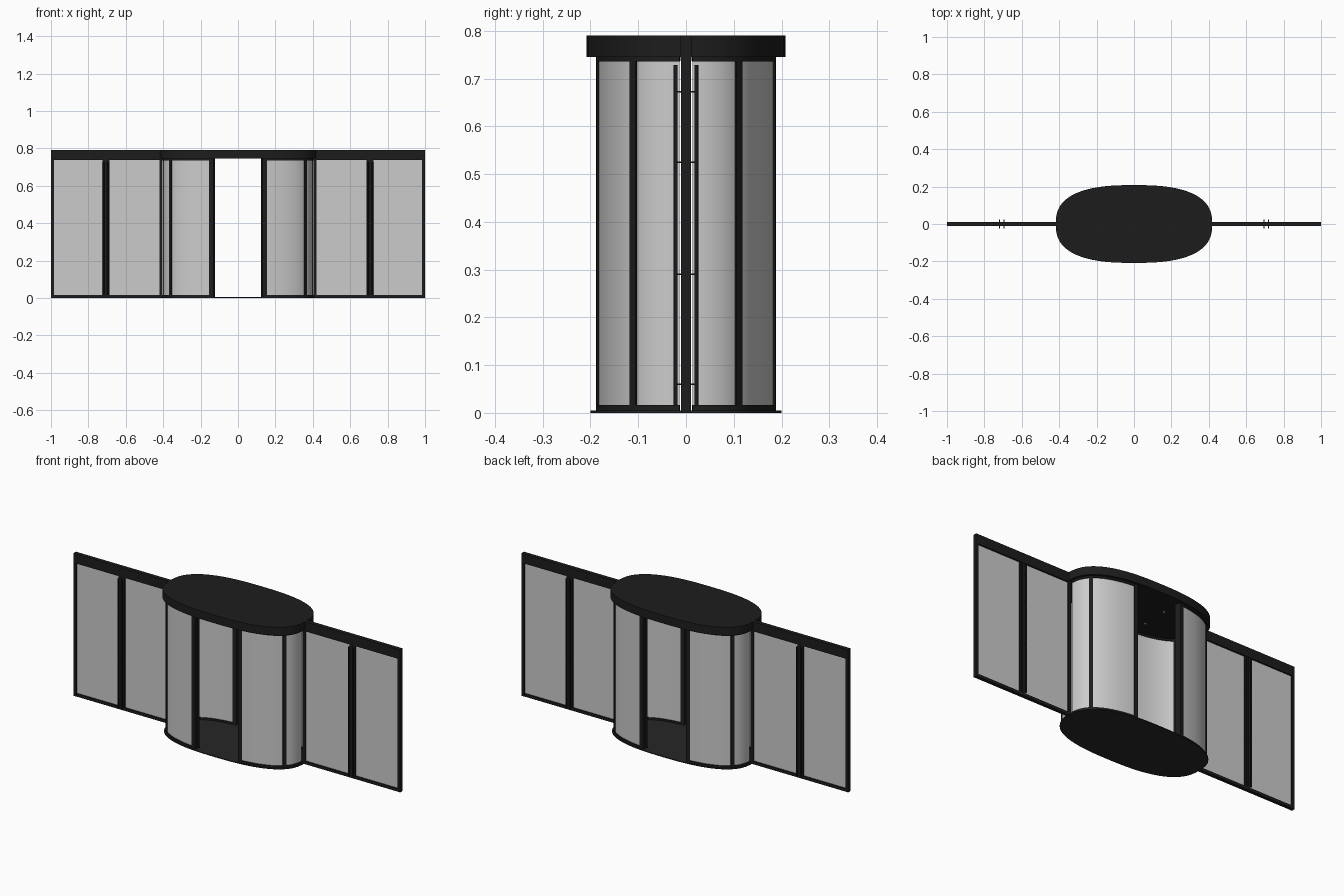
import bpy, bmesh
from math import acos, asin, cos, sin, pi, atan2

if "Cube" in bpy.data.objects:
    bpy.data.objects.remove(bpy.data.objects["Cube"])

N = 2.6               # superellipse exponent of the oval plan
A, B = 0.405, 0.193   # half sizes of the curved wall

black = bpy.data.materials.new("black_metal")
black.diffuse_color = (0.012, 0.012, 0.012, 1)
black.use_nodes = True
black.node_tree.nodes["Principled BSDF"].inputs["Base Color"].default_value = black.diffuse_color
floor_mat = bpy.data.materials.new("dark_floor")
floor_mat.diffuse_color = (0.02, 0.02, 0.02, 1)
floor_mat.use_nodes = True
floor_mat.node_tree.nodes["Principled BSDF"].inputs["Base Color"].default_value = floor_mat.diffuse_color


def oval(t, a, b):
    c, s = cos(t), sin(t)
    x = a * abs(c) ** (2 / N) * (1 if c >= 0 else -1)
    y = b * abs(s) ** (2 / N) * (1 if s >= 0 else -1)
    return x, y


def t_at_x(x):
    return acos((x / A) ** (N / 2))


def t_at_y(y):
    return asin((y / B) ** (N / 2))


def finish(name, bm, mat, mx=False, my=False, smooth=False):
    bmesh.ops.recalc_face_normals(bm, faces=bm.faces)
    me = bpy.data.meshes.new(name)
    bm.to_mesh(me)
    bm.free()
    ob = bpy.data.objects.new(name, me)
    bpy.context.collection.objects.link(ob)
    if mat:
        me.materials.append(mat)
    if mx or my:
        m = ob.modifiers.new("Mirror", 'MIRROR')
        m.use_axis = (mx, my, False)
        m.use_mirror_merge = False
    if smooth:
        bpy.ops.object.select_all(action='DESELECT')
        ob.select_set(True)
        bpy.context.view_layer.objects.active = ob
        bpy.ops.object.shade_smooth_by_angle()
    return ob


def box(name, x0, x1, y0, y1, z0, z1, mat=black, my=False):
    bm = bmesh.new()
    bmesh.ops.create_cube(bm, size=1)
    for v in bm.verts:
        v.co = ((x0 + x1) / 2 + v.co.x * (x1 - x0),
                (y0 + y1) / 2 + v.co.y * (y1 - y0),
                (z0 + z1) / 2 + v.co.z * (z1 - z0))
    return finish(name, bm, mat, True, my)


def cylinder(name, p, r, z0, z1, mat, my=True):
    bm = bmesh.new()
    bmesh.ops.create_cone(bm, cap_ends=True, segments=12, radius1=r, radius2=r, depth=z1 - z0)
    bmesh.ops.translate(bm, verts=bm.verts, vec=(p[0], p[1], (z0 + z1) / 2))
    return finish(name, bm, mat, True, my, True)


def disc(name, a, b, z0, z1, mat):
    bm = bmesh.new()
    seg = 96
    f = bm.faces.new([bm.verts.new((*oval(2 * pi * i / seg, a, b), z0)) for i in range(seg)])
    top = bmesh.ops.extrude_face_region(bm, geom=[f])["geom"]
    bmesh.ops.translate(bm, verts=[v for v in top if isinstance(v, bmesh.types.BMVert)],
                        vec=(0, 0, z1 - z0))
    return finish(name, bm, mat, smooth=True)


def curved(name, d0, d1, z0, z1, t0, t1, mat, seg=20):
    """Wall strip following the oval, inset d0 to d1, in all four quadrants."""
    bm = bmesh.new()
    rings = []
    for i in range(seg + 1):
        t = t0 + (t1 - t0) * i / seg
        o, n = oval(t, A - d0, B - d0), oval(t, A - d1, B - d1)
        rings.append([bm.verts.new((*p, z)) for p, z in ((o, z0), (o, z1), (n, z1), (n, z0))])
    for r, s in zip(rings, rings[1:]):
        for k in range(4):
            bm.faces.new((r[k], r[(k + 1) % 4], s[(k + 1) % 4], s[k]))
    bm.faces.new(rings[0])
    bm.faces.new(rings[-1][::-1])
    return finish(name, bm, mat, True, True, True)


# canopy, floor plate and ceiling downlights
disc("canopy", 0.418, 0.208, 0.745, 0.79, black)
disc("floor_plate", 0.41, 0.2, 0.0, 0.005, floor_mat)
cylinder("downlight", (0.13, 0.07), 0.006, 0.743, 0.746, None)

# fixed curved walls and the open sliding leaves behind them
t_end, t_mid, t_jamb = t_at_y(0.014), t_at_x(0.365), t_at_x(0.135)
curved("curved_glass", 0.005, 0.009, 0.015, 0.737, t_end, t_jamb, None, 28)
curved("curved_bottom_rail", 0, 0.014, 0.005, 0.016, t_end, t_jamb, black, 28)
curved("curved_top_rail", 0, 0.014, 0.736, 0.746, t_end, t_jamb, black, 28)
curved("sliding_leaf_glass", 0.02, 0.024, 0.015, 0.737, t_mid, t_jamb, None)
curved("sliding_leaf_bottom_rail", 0.016, 0.029, 0.005, 0.016, t_mid, t_jamb, black)
curved("sliding_leaf_top_rail", 0.016, 0.029, 0.736, 0.746, t_mid, t_jamb, black)

# curved wall posts
curved("jamb_post", 0, 0.014, 0.005, 0.746, t_at_x(0.155), t_at_x(0.132), black, 3)
curved("sliding_leaf_front_post", 0.016, 0.029, 0.005, 0.746, t_at_x(0.155), t_at_x(0.132), black, 3)
curved("middle_post", 0, 0.014, 0.005, 0.746, t_at_x(0.370), t_at_x(0.357), black, 3)
curved("sliding_leaf_rear_post", 0.016, 0.029, 0.005, 0.746, t_at_x(0.370), t_at_x(0.357), black, 3)

# flat side screens
box("side_header", 0.40, 1.0, -0.011, 0.011, 0.737, 0.79)
box("side_bottom_rail", 0.40, 1.0, -0.009, 0.009, 0, 0.016)
box("inner_stile", 0.403, 0.419, -0.01, 0.01, 0, 0.74)
box("door_stile_inner", 0.688, 0.7055, -0.009, 0.009, 0, 0.737)
box("door_stile_outer", 0.7065, 0.725, -0.009, 0.009, 0, 0.737)
box("outer_stile", 0.984, 1.0, -0.01, 0.01, 0, 0.74)
box("side_glass_inner", 0.418, 0.69, -0.002, 0.002, 0.015, 0.738, None)
box("side_glass_outer", 0.723, 0.985, -0.002, 0.002, 0.015, 0.738, None)

# long pull handles with standoff pins
for label, x in (("inner", 0.695), ("outer", 0.719)):
    cylinder("pull_handle_" + label, (x, 0.0215), 0.0042, 0.015, 0.728, black)
    for z in (0.06, 0.29, 0.525, 0.672):
        box("handle_pin_" + label, x - 0.0015, x + 0.0015, 0.008, 0.021, z - 0.0015, z + 0.0015, black, True)
